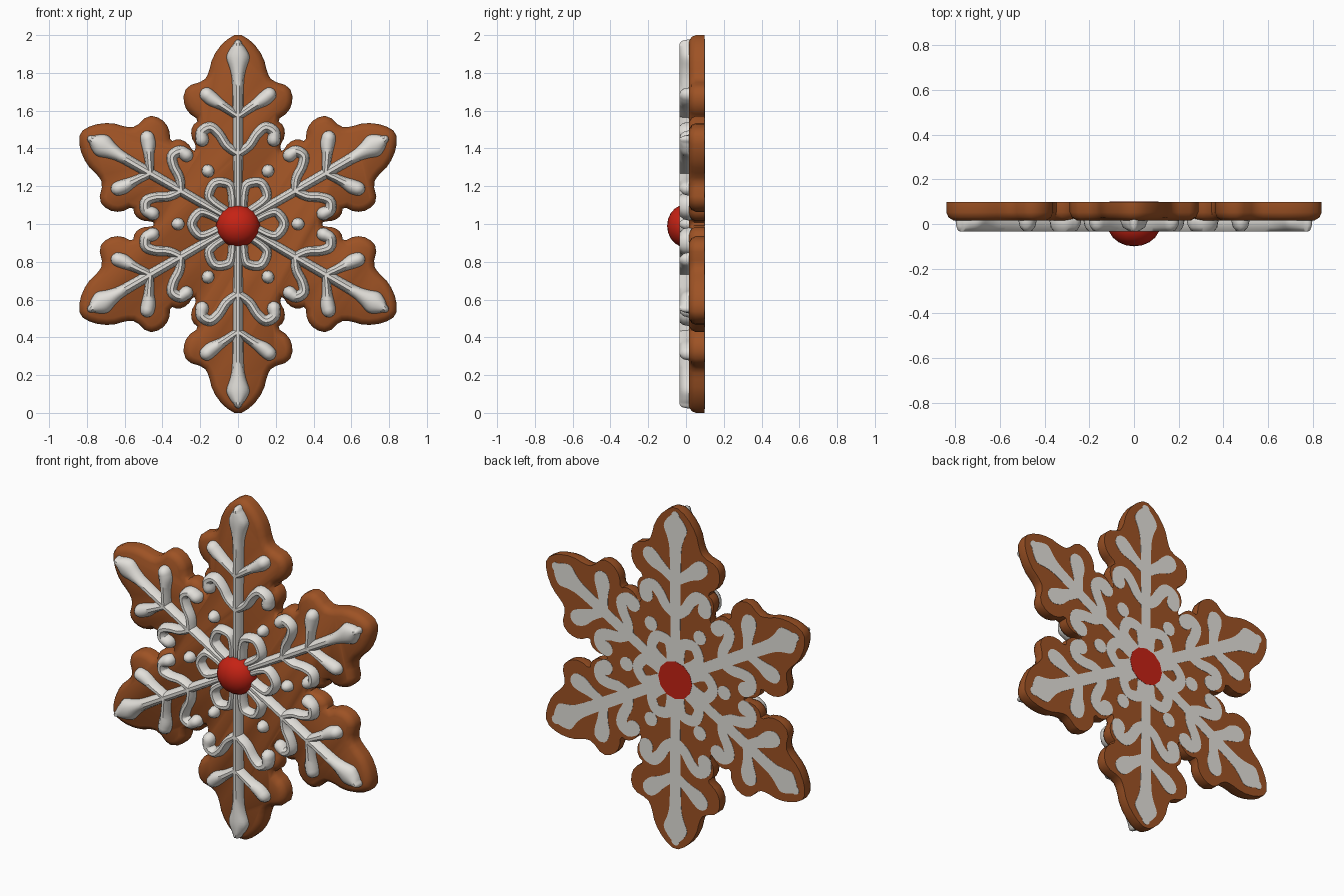
import bpy, bmesh, math
from mathutils import Vector, Matrix

if "Cube" in bpy.data.objects:
    bpy.data.objects.remove(bpy.data.objects["Cube"])

CENTRE = Vector((0, 1.0))


def material(name, rgb):
    m = bpy.data.materials.new(name)
    m.diffuse_color = (*rgb, 1)
    m.use_nodes = True
    m.node_tree.nodes["Principled BSDF"].inputs["Base Color"].default_value = m.diffuse_color
    return m


BROWN = material("gingerbread_brown", (0.34, 0.085, 0.018))
WHITE = material("icing_white", (0.76, 0.74, 0.70))
RED = material("candy_red", (0.56, 0.016, 0.007))


def finish(bm, name, mat, angle=50):
    bmesh.ops.recalc_face_normals(bm, faces=bm.faces)
    me = bpy.data.meshes.new(name)
    bm.to_mesh(me)
    bm.free()
    me.materials.append(mat)
    ob = bpy.data.objects.new(name, me)
    bpy.context.collection.objects.link(ob)
    bpy.ops.object.select_all(action='DESELECT')
    ob.select_set(True)
    bpy.context.view_layer.objects.active = ob
    bpy.ops.object.shade_smooth_by_angle(angle=math.radians(angle))
    return ob


def turn(p, k, side_scale):
    """Place an arm-local point (lateral, outward) on arm k, clockwise from the top."""
    s = 1.0 if k % 3 == 0 else side_scale
    return CENTRE + Matrix.Rotation(-k * math.pi / 3, 2) @ Vector(p[:2]) * s


# ---- cookie: half an arm outline, mirrored and repeated six times ----
HALF = [(0.075, 0.967), (0.135, 0.885), (0.155, 0.80), (0.18, 0.757), (0.272, 0.73),
        (0.293, 0.66), (0.268, 0.592), (0.205, 0.55), (0.243, 0.52), (0.25, 0.465), (0.22, 0.41)]
ARM = [(-x, z) for x, z in reversed(HALF)] + [(0, 1.011)] + HALF
outline = [turn(p, k, 0.96) for k in range(6) for p in ARM]
n = len(outline)
smooth = []
for i in range(n):                                  # corner cutting
    a, b = outline[i], outline[(i + 1) % n]
    smooth += [a.lerp(b, 0.25), a.lerp(b, 0.75)]
n = len(smooth)

bm = bmesh.new()
rings = []
for inset, y in [(0, 0.098), (0, 0.052), (0.010, 0.030), (0.034, 0.015)]:
    ring = []
    for i, p in enumerate(smooth):
        t = (smooth[(i + 1) % n] - smooth[i - 1]).normalized()
        q = p + Vector((t.y, -t.x)) * inset         # inward for clockwise order
        ring.append(bm.verts.new((q.x, y, q.y)))
    rings.append(ring)
for r0, r1 in zip(rings, rings[1:]):
    for i in range(n):
        bm.faces.new((r0[i], r0[(i + 1) % n], r1[(i + 1) % n], r1[i]))
bm.faces.new(rings[0])
bm.faces.new(rings[-1])
finish(bm, "cookie", BROWN)


# ---- icing strokes: swept sections of varying width ----
def spline(pts, steps=4):
    """Catmull-Rom through (x, z, half_width) points."""
    P = [Vector(p) for p in pts]
    P = [2 * P[0] - P[1]] + P + [2 * P[-1] - P[-2]]
    out = []
    for i in range(1, len(P) - 2):
        a, b, c, d = P[i - 1:i + 3]
        for s in range(steps):
            t = s / steps
            out.append(0.5 * (2 * b + (c - a) * t + (2 * a - 5 * b + 4 * c - d) * t * t
                              + (3 * b - a - 3 * c + d) * t ** 3))
    return out + [P[-2]]


ROUND = [(math.cos(i * math.pi / 5), math.sin(i * math.pi / 5)) for i in range(10)]
FLAT = [(1, 1), (-1, 1), (-1, -1), (1, -1)]


def stroke(bm, pts, y, height, section, widen):
    path = spline(pts)
    t0 = (path[1] - path[0]).xy.normalized()
    t1 = (path[-1] - path[-2]).xy.normalized()
    stations = []                                   # position, tangent, width, height factor
    caps = (0.15, 0.6, 0.9)
    for c in caps:
        r = path[0].z * widen
        stations.append((path[0].xy - t0 * r * math.sqrt(1 - c * c), t0, r * c, c))
    for i, p in enumerate(path):
        t = (path[min(i + 1, len(path) - 1)] - path[max(i - 1, 0)]).xy.normalized()
        stations.append((p.xy, t, p.z * widen, 1))
    for c in reversed(caps):
        r = path[-1].z * widen
        stations.append((path[-1].xy + t1 * r * math.sqrt(1 - c * c), t1, r * c, c))
    rings = []
    for p, t, w, f in stations:
        side = Vector((-t.y, t.x))
        h = height * (f if section is ROUND else 1)
        rings.append([bm.verts.new((p.x + side.x * w * a, y + h * b, p.y + side.y * w * a))
                      for a, b in section])
    m = len(section)
    for r0, r1 in zip(rings, rings[1:]):
        for i in range(m):
            bm.faces.new((r0[i], r0[(i + 1) % m], r1[(i + 1) % m], r1[i]))
    bm.faces.new(rings[0])
    bm.faces.new(rings[-1])


STEM = [(0, 0.06, .022), (0, 0.4, .025), (0, 0.72, .028), (0, 0.81, .038), (0, 0.88, .058),
        (0, 0.925, .042), (0, 0.955, .02)]
BRANCH = [(0, 0.57, .020), (0.08, 0.625, .025), (0.135, 0.66, .036), (0.165, 0.685, .036)]
CURL = [(0, 0.37, .022), (0.06, 0.415, .024), (0.10, 0.475, .025), (0.145, 0.512, .027),
        (0.19, 0.49, .029), (0.19, 0.445, .034)]
PETAL = [(0.02, 0.09, .022), (0.055, 0.16, .023), (0.06, 0.21, .024), (0, 0.25, .025),
         (-0.06, 0.21, .024), (-0.055, 0.16, .023), (-0.02, 0.09, .022)]
DOT = [(0, 0.322, .031), (0, 0.326, .031)]


def icing(name, y, height, section, widen):
    bm = bmesh.new()
    for k in range(6):
        for line in (STEM, BRANCH, CURL):
            for mirror in ((1,) if line is STEM else (1, -1)):
                pts = [(*turn((p[0] * mirror, p[1]), k, 0.94), p[2]) for p in line]
                stroke(bm, pts, y, height, section, widen)
        for line in (PETAL, DOT):                   # these sit between the arms
            pts = [(*turn(p, k + 0.5, 1), p[2]) for p in line]
            pts = [(x * 0.98, z, r) for x, z, r in pts]
            stroke(bm, pts, y, height, section, widen)
    return finish(bm, name, WHITE)


icing("piped_icing", 0.014, 0.050, ROUND, 1.05)
icing("back_icing_pattern", 0.097, 0.0025, FLAT, 1.3)

# ---- red candy in the middle, and its spot on the back ----
bm = bmesh.new()
bmesh.ops.create_uvsphere(bm, u_segments=16, v_segments=10, radius=1)
bmesh.ops.transform(bm, verts=bm.verts, matrix=Matrix.Translation((0, -0.005, 0.99))
                    @ Matrix.Diagonal((0.117, 0.095, 0.112, 1)) @ Matrix.Rotation(math.pi / 2, 4, 'X'))
finish(bm, "centre_candy", RED)

bm = bmesh.new()
bmesh.ops.create_cone(bm, cap_ends=True, segments=12, radius1=0.11, radius2=0.11, depth=0.005,
                      matrix=Matrix.Translation((0, 0.0985, 0.99)) @ Matrix.Rotation(math.pi / 2, 4, 'X'))
finish(bm, "back_candy_spot", RED)
